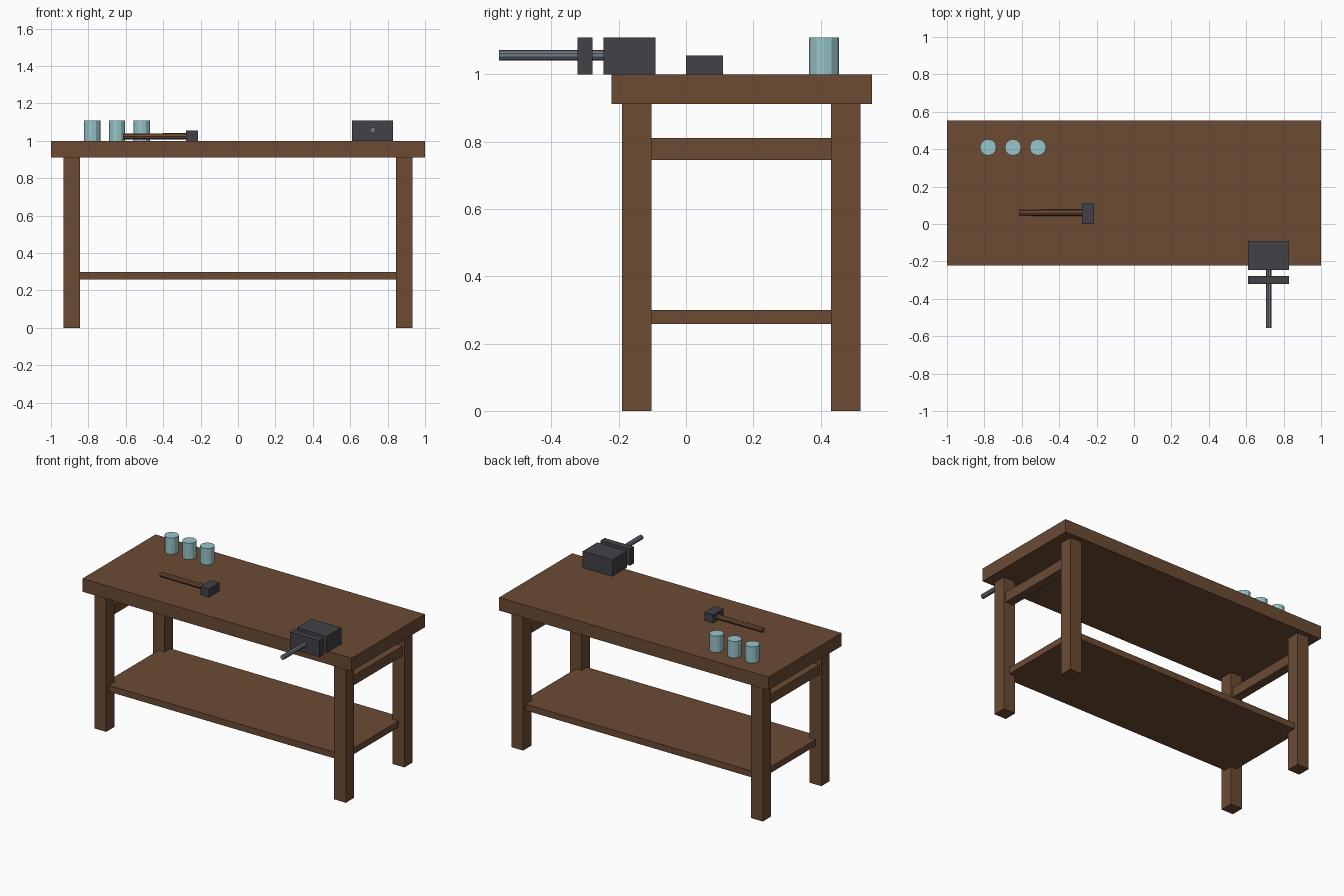
import bpy
import math

if "Cube" in bpy.data.objects:
    bpy.data.objects.remove(bpy.data.objects["Cube"])


def material(name, r, g, b):
    m = bpy.data.materials.new(name)
    m.diffuse_color = (r, g, b, 1)
    m.use_nodes = True
    m.node_tree.nodes["Principled BSDF"].inputs["Base Color"].default_value = m.diffuse_color
    return m


WOOD = material("brown wood", 0.147, 0.070, 0.034)
IRON = material("dark iron", 0.054, 0.054, 0.064)
STEEL = material("grey steel", 0.17, 0.20, 0.235)
GLASS = material("pale teal", 0.31, 0.56, 0.59)


def box(name, x, y, z, mat):
    """Box from (min, max) ranges."""
    bpy.ops.mesh.primitive_cube_add(size=1, location=[(a + b) / 2 for a, b in (x, y, z)])
    o = bpy.context.object
    o.name = name
    o.scale = [b - a for a, b in (x, y, z)]
    bpy.ops.object.transform_apply(location=False, rotation=False, scale=True)
    o.data.materials.append(mat)


def rod(name, center, r1, r2, length, mat, sides, rot=(0, 0, 0)):
    bpy.ops.mesh.primitive_cone_add(vertices=sides, radius1=r1, radius2=r2,
                                    depth=length, location=center, rotation=rot)
    o = bpy.context.object
    o.name = name
    o.data.materials.append(mat)


# Bench top and lower shelf
box("bench_top", (-1, 1), (-0.222, 0.553), (0.912, 1.0), WOOD)
box("lower_shelf", (-0.89, 0.89), (-0.16, 0.49), (0.258, 0.30), WOOD)

# Legs and upper side rails
for side, sx in (("left", -1), ("right", 1)):
    cx = 0.89 * sx
    for end, cy in (("front", -0.146), ("back", 0.475)):
        box(f"{end}_{side}_leg", (cx - 0.044, cx + 0.044),
            (cy - 0.044, cy + 0.044), (0, 0.912), WOOD)
    box(f"{side}_rail", (cx - 0.03, cx + 0.03), (-0.146, 0.475), (0.745, 0.811), WOOD)

# Vise on the front edge
box("vise_body", (0.61, 0.83), (-0.245, -0.09), (1.0, 1.11), IRON)
box("vise_jaw", (0.61, 0.83), (-0.322, -0.278), (1.0, 1.11), IRON)
rod("vise_screw", (0.72, -0.39, 1.057), 0.0155, 0.0155, 0.33, STEEL, 10,
    (math.pi / 2, 0, 0))

# Hammer lying on the top
box("hammer_head", (-0.279, -0.215), (0.0, 0.11), (1.0, 1.056), IRON)
rod("hammer_handle", (-0.438, 0.06, 1.024), 0.0155, 0.0175, 0.355, WOOD, 8,
    (0, math.pi / 2, 0))

# Row of jars
for i in range(3):
    rod(f"jar_{i + 1}", (-0.78 + 0.133 * i, 0.41, 1.055), 0.044, 0.044, 0.11, GLASS, 12)
